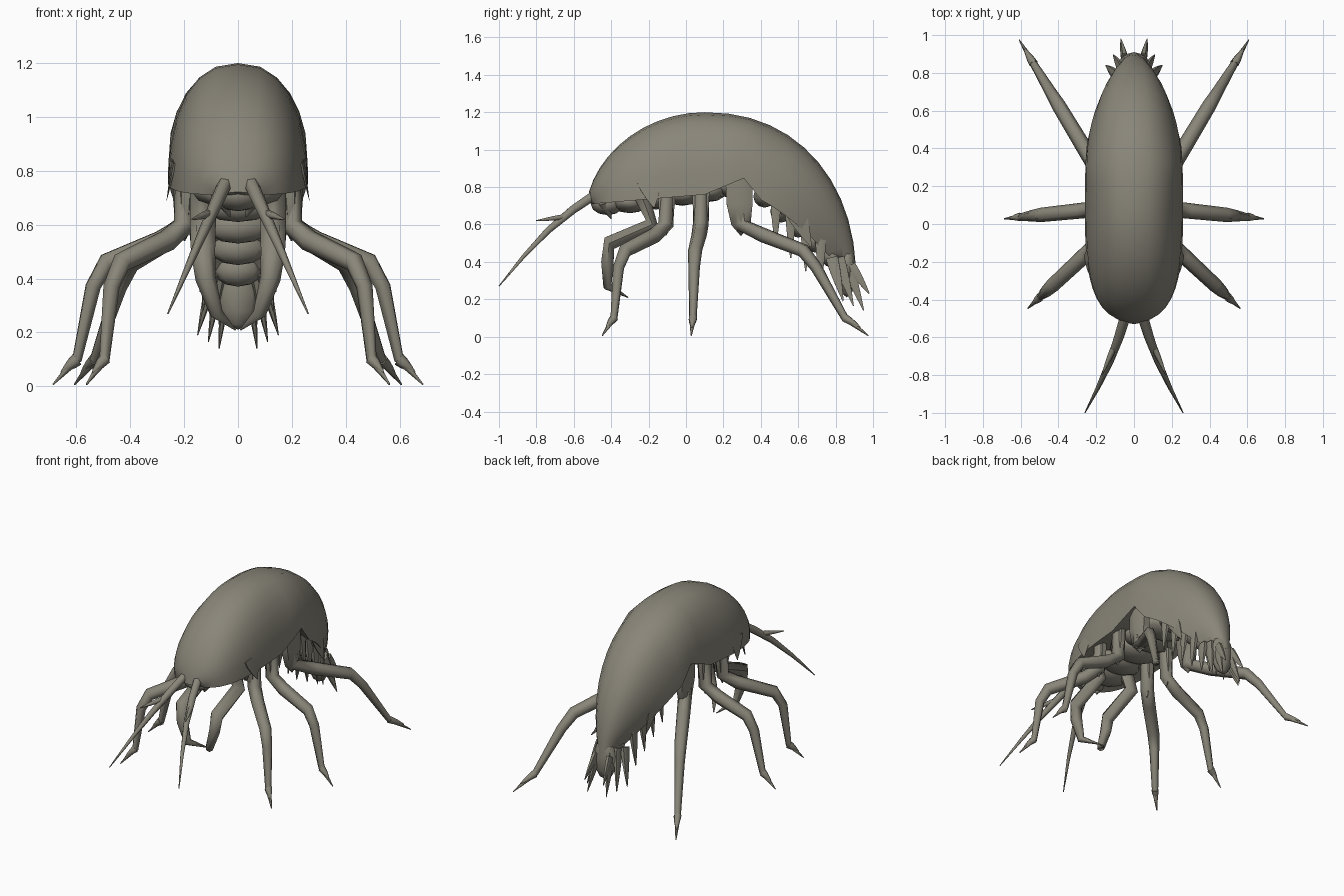
import bpy
import bmesh
from math import sin, cos, pi, tau, radians
from mathutils import Vector

cube = bpy.data.objects.get("Cube")
if cube:
    bpy.data.objects.remove(cube)

# One material for the whole animal
colour = (0.25, 0.235, 0.19, 1)
shell = bpy.data.materials.new("grey_brown_shell")
shell.use_nodes = True
shell.diffuse_color = colour
shell.node_tree.nodes["Principled BSDF"].inputs["Base Color"].default_value = colour


def finish(obj, mirror=False):
    """Colour, smooth and optionally mirror a part."""
    obj.data.materials.append(shell)
    if mirror:
        obj.modifiers.new("mirror", 'MIRROR')
    bpy.ops.object.select_all(action='DESELECT')
    obj.select_set(True)
    bpy.context.view_layer.objects.active = obj
    bpy.ops.object.shade_smooth_by_angle(angle=radians(65))


def loft(name, rings, mirror=False):
    """Skin closed rings of equal size and cap both ends."""
    bm = bmesh.new()
    loops = [[bm.verts.new(point) for point in ring] for ring in rings]
    for lower, upper in zip(loops, loops[1:]):
        for i in range(len(lower)):
            bm.faces.new((lower[i - 1], lower[i], upper[i], upper[i - 1]))
    bm.faces.new(loops[0])
    bm.faces.new(loops[-1])
    bmesh.ops.recalc_face_normals(bm, faces=bm.faces)
    mesh = bpy.data.meshes.new(name)
    bm.to_mesh(mesh)
    bm.free()
    obj = bpy.data.objects.new(name, mesh)
    bpy.context.collection.objects.link(obj)
    finish(obj, mirror)


def limb(name, points, thick, taper=3, flat=1.0, side=(1, 0, 0), sides=6):
    """Mirrored tube through the points, tapering to a fine tip."""
    points = [Vector(point) for point in points]
    last = len(points) - 1
    rings = []
    for i, centre in enumerate(points):
        along = (points[min(i + 1, last)] - points[max(i - 1, 0)]).normalized()
        across = Vector(side)
        across = (across - along * across.dot(along)).normalized()
        outward = along.cross(across)
        radius = thick * (1 - (i / last) ** taper) + 0.003
        rings.append([centre + radius * (across * flat * cos(tau * k / sides)
                                         + outward * sin(tau * k / sides))
                      for k in range(sides)])
    loft(name, rings, mirror=True)


def spike(name, root, tip, thick, bow=(0, 0, 0), flat=1.0):
    """Tapered spine from root to tip, bowed at its middle."""
    root, tip = Vector(root), Vector(tip)
    steps = [i / 4 for i in range(5)]
    points = [root.lerp(tip, f) + Vector(bow) * sin(pi * f) for f in steps]
    limb(name, points, thick, taper=1.5, flat=flat)


def blob(name, location, size):
    """Low-poly ellipsoid."""
    bpy.ops.mesh.primitive_uv_sphere_add(segments=8, ring_count=6, radius=1,
                                         location=location, scale=size)
    obj = bpy.context.object
    obj.name = name
    finish(obj)


def shell_ring(turn):
    """Arched cross-section; turn runs from -1 at the head to 1 at the tail."""
    u, v = abs(sin(turn * pi / 2)), cos(turn * pi / 2)
    if turn < 0:
        width = 0.26 * (1 - u ** 3) ** (1 / 3)
        crest = Vector((0, 0.1 - 0.63 * u, 0.7 + 0.5 * v ** 1.15))
        rim = Vector((0, 0.1 - 0.6 * u, 0.76 - 0.05 * u))
    else:
        width = 0.26 * (1 - u ** 2.7) ** 0.36
        crest = Vector((0, 0.1 + 0.81 * u ** 0.92, 0.3 + 0.9 * v ** 0.92))
        rim_y = min(0.1 + 1.2 * turn, 0.25 + 0.58 * turn)
        # The rim rises over the hind hips, then follows the curled tail
        rim_z = 0.76 + 0.5 * turn if turn < 0.22 else 0.78 - 0.42 * turn ** 1.6
        rim = Vector((0, rim_y, rim_z))
    half = []
    for k in range(7):
        a = k / 6 * pi / 2
        half.append((sin(a) ** 0.85, 1 - max(cos(a), 0) ** 0.9))
    # The tail has a fuller belly than the chest
    belly = 0.96 if turn > 0.22 else 0.88
    half += [(0.7, 0.95), (0, belly)]
    outline = half + [(-x, drop) for x, drop in half[-2:0:-1]]
    return [crest.lerp(rim, drop) + Vector((x * width, 0, 0)) for x, drop in outline]


# Arched body and the tip of its tail
count = 22
loft("body_shell", [shell_ring(-0.96 + 1.92 * i / count) for i in range(count + 1)])
blob("tail_tip", (0, 0.86, 0.35), (0.08, 0.05, 0.14))

# Segmented bellies of chest and tail, and mouthparts
for i in range(5):
    blob(f"chest_segment_{i}", (0, 0.14 * i - 0.3, 0.72 + 0.02 * i), (0.17, 0.1, 0.06))
    blob(f"tail_segment_{i}", (0, 0.42 + 0.09 * i, 0.75 - 0.08 * i),
         (0.15 - 0.015 * i, 0.06, 0.06))
blob("mouth", (0, -0.42, 0.71), (0.1, 0.09, 0.06))
spike("palp", (0.07, -0.44, 0.72), (0.03, -0.4, 0.63), 0.03)

# Antennae, each with a short branch
spike("antenna", (0.04, -0.47, 0.77), (0.26, -1, 0.27), 0.026, bow=(-0.02, 0, 0.05))
spike("antenna_branch", (0.11, -0.66, 0.64), (0.17, -0.8, 0.62), 0.013)

# Walking legs bend in an upright plane turned by the heading
legs = {"front_leg": (-0.1, -43, 0.51, 0.65),
        "middle_leg": (0.08, -6, 0.5, 0.6),
        "back_leg": (0.28, 59, 0.81, 0.5)}
for name, (hip, heading, reach, knee) in legs.items():
    turn = radians(heading)
    forward = Vector((cos(turn), sin(turn), 0)) * reach
    bends = [(0, 0.82), (0.02, 0.6), (0.2, 0.54), (knee, 0.46),
             (knee + 0.1, 0.37), (0.82, 0.1), (1, 0.006)]
    points = [Vector((0.19, hip, z)) + forward * f for f, z in bends]
    limb(name, points, 0.04, side=(-sin(turn), cos(turn), 0))
    # Small claw beside each foot
    ankle = points[-2]
    spike(name + "_claw", ankle, ankle + forward * 0.12 - Vector((0, 0, 0.05)), 0.022)
    # Broad thigh, widest on the back leg
    hip_point, bend = points[0], points[1]
    limb(name + "_thigh", [hip_point + Vector((0, 0, 0.06)), hip_point.lerp(bend, 0.5), bend,
                           bend - Vector((0, 0, 0.06))],
         0.08 if hip > 0.2 else 0.05, flat=0.6)

# Grasping arms folded beneath the head
limb("grasping_arm", [(0.13, -0.24, 0.76), (0.13, -0.18, 0.6), (0.13, -0.41, 0.5),
                      (0.12, -0.42, 0.4), (0.08, -0.42, 0.27), (0.01, -0.31, 0.21)], 0.045)

# Thin side plates on the shell
spike("front_side_plate", (0.235, -0.2, 0.84), (0.265, -0.17, 0.69), 0.07, flat=0.12)
spike("rear_side_plate", (0.18, 0.58, 0.68), (0.17, 0.67, 0.48), 0.06, flat=0.15)

# Swimming appendages in a row beneath the tail
for i in range(4):
    root = Vector((0.14 - 0.01 * i, 0.48 + 0.08 * i, 0.73 - 0.07 * i))
    spike(f"swimmeret_{i}", root, root + Vector((0.02, 0, -0.24)), 0.03, flat=0.7)

# Fan of tail spikes, outermost first
for i in range(3):
    f = i / 2
    spike(f"tail_spike_{i}", (0.09 - 0.05 * f, 0.78 + 0.07 * f, 0.42),
          (0.15 - 0.08 * f, 0.84 + 0.11 * f, 0.19 - 0.05 * f), 0.035, flat=0.6)
spike("upper_tail_spike", (0.05, 0.88, 0.38), (0.07, 0.98, 0.23), 0.03, flat=0.6)
